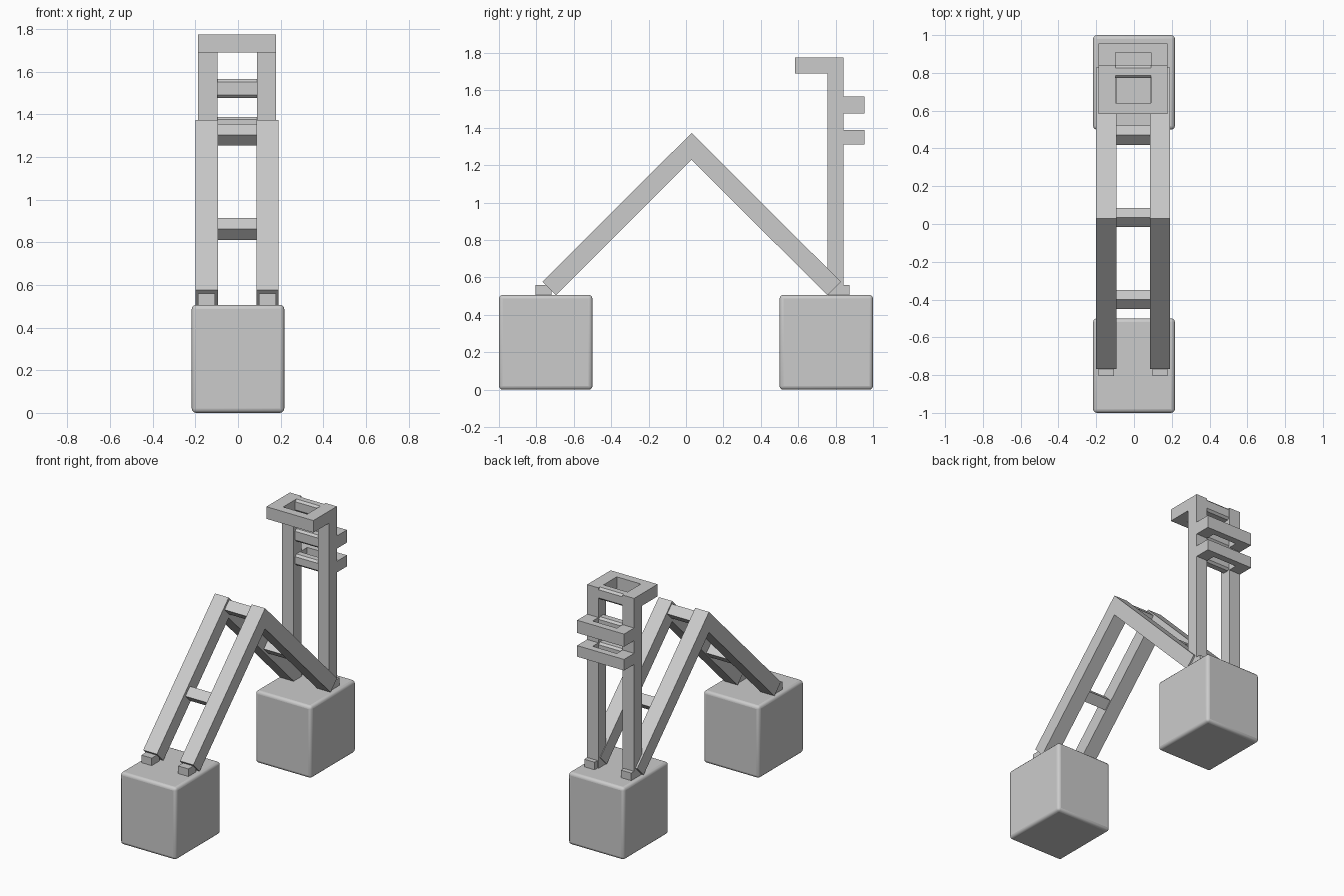
import bpy, bmesh
from mathutils import Matrix, Vector
from math import radians

if "Cube" in bpy.data.objects:
    bpy.data.objects.remove(bpy.data.objects["Cube"])


def finish(name, bm, bevel=0.0, segments=1, smooth=False):
    bmesh.ops.recalc_face_normals(bm, faces=bm.faces)
    me = bpy.data.meshes.new(name)
    bm.to_mesh(me)
    bm.free()
    ob = bpy.data.objects.new(name, me)
    bpy.context.collection.objects.link(ob)
    if bevel:
        m = ob.modifiers.new("bevel", 'BEVEL')
        m.width = bevel
        m.segments = segments
    if smooth:
        bpy.context.view_layer.objects.active = ob
        ob.select_set(True)
        bpy.ops.object.shade_smooth_by_angle(angle=radians(40))
        ob.select_set(False)
    return ob


def box(name, x, y, z, bevel=0.0, segments=1, smooth=False, tilt=0.0):
    size = [b - a for a, b in (x, y, z)]
    mid = Vector([(a + b) / 2 for a, b in (x, y, z)])
    bm = bmesh.new()
    bmesh.ops.create_cube(bm, size=1, matrix=Matrix.Translation(mid)
                          @ Matrix.Rotation(tilt, 4, 'X') @ Matrix.Diagonal((*size, 1)))
    return finish(name, bm, bevel, segments, smooth)


def extrude(name, profile, depth, axis):
    """Extrude a closed outline: axis 'x' takes (y, z) points, 'z' takes (x, y)."""
    bm = bmesh.new()
    a, b = depth
    vs = [bm.verts.new((a, p, q) if axis == 'x' else (p, q, a)) for p, q in profile]
    f = bm.faces.new(vs)
    r = bmesh.ops.extrude_face_region(bm, geom=[f])
    move = Vector((b - a, 0, 0)) if axis == 'x' else Vector((0, 0, b - a))
    bmesh.ops.translate(bm, vec=move,
                        verts=[v for v in r['geom'] if isinstance(v, bmesh.types.BMVert)])
    return finish(name, bm)


# Base blocks with softly rounded edges
for name, y in (("front_block", (-1.0, -0.5)), ("back_block", (0.5, 1.0))):
    box(name, (-0.217, 0.217), y, (0, 0.507), 0.02, 3, True)

# Folded ladder: two bent rails with a small foot at each end
rail = [(-0.767, 0.577), (0.03, 1.373), (0.828, 0.577),
        (0.756, 0.505), (0.03, 1.229), (-0.696, 0.505)]
for side, rx, fx in (("left", (-0.2, -0.093), (-0.187, -0.107)),
                     ("right", (0.086, 0.19), (0.098, 0.178))):
    extrude(side + "_rail", rail, rx, 'x')
    box(side + "_front_foot", fx, (-0.805, -0.72), (0.5, 0.56))
    box(side + "_back_foot", fx, (0.78, 0.875), (0.5, 0.56))

# Ladder rungs turned to follow the slope
for i, (y, z) in enumerate(((-0.40, 0.863), (0.035, 1.304), (0.47, 0.863))):
    box(f"ladder_rung_{i}", (-0.1, 0.093), (y - 0.036, y + 0.036),
        (z - 0.036, z + 0.036), tilt=radians(45))

# Upright posts
XL, XR, XLI, XRI = -0.187, 0.178, -0.097, 0.09
for side, x in (("left", (XL, XLI)), ("right", (XRI, XR))):
    box(side + "_post", x, (0.757, 0.843), (0.5, 1.775))

# U-shaped brackets: one forward at the top, two backward below, each with a cross bar
for name, y0, y1, y2, z in (("top_bracket", 0.757, 0.64, 0.582, (1.69, 1.775)),
                            ("upper_bracket", 0.843, 0.907, 0.955, (1.478, 1.567)),
                            ("lower_bracket", 0.843, 0.907, 0.955, (1.311, 1.389))):
    outline = [(XL, y0), (XL, y2), (XR, y2), (XR, y0),
               (XRI, y0), (XRI, y1), (XLI, y1), (XLI, y0)]
    extrude(name, outline, z, 'z')
    box(name + "_cross_bar", (XLI - 0.02, XRI + 0.02), (0.773, 0.841), z, 0.014)
